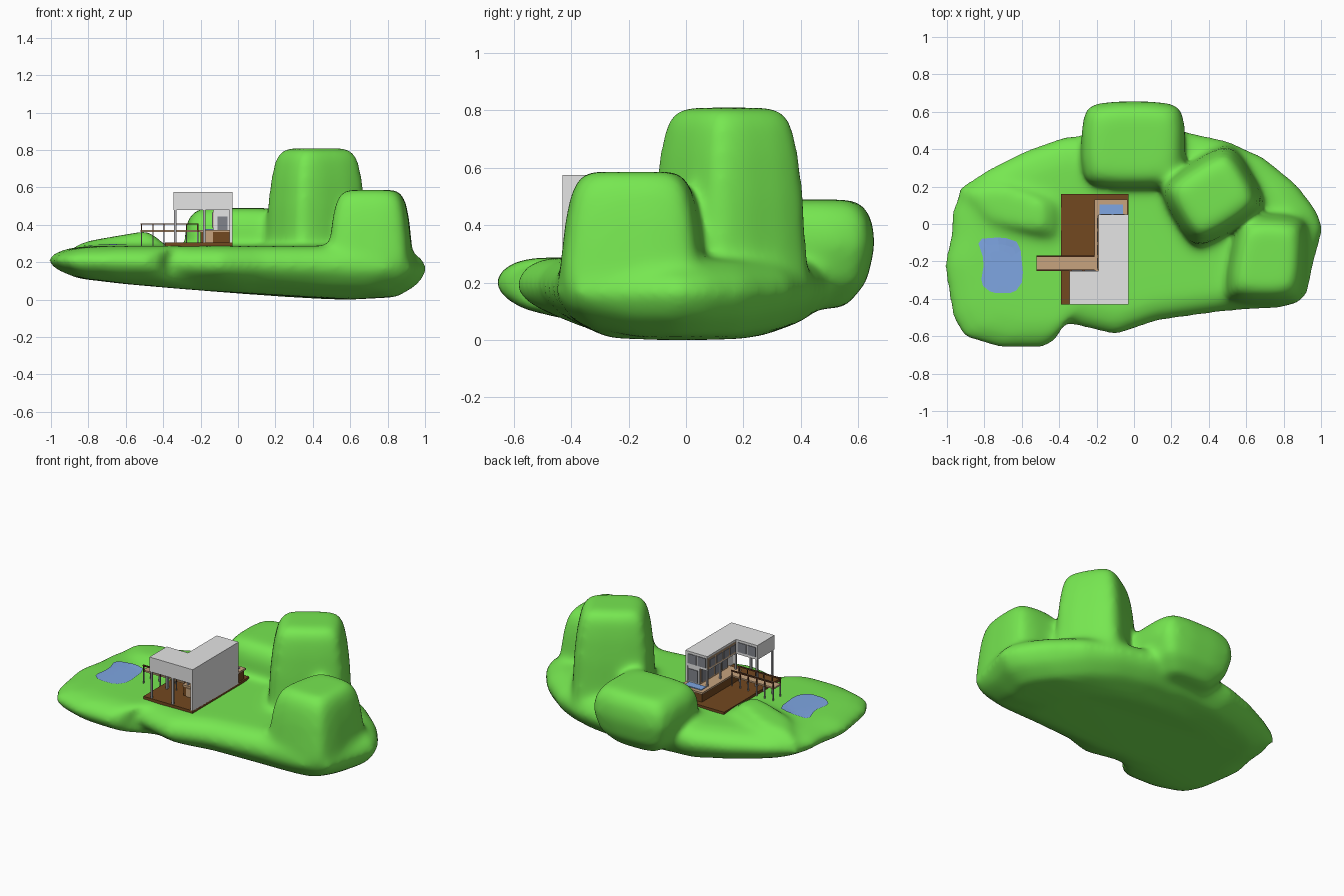
import bpy, bmesh
from mathutils import Vector

if "Cube" in bpy.data.objects:
    bpy.data.objects.remove(bpy.data.objects["Cube"], do_unlink=True)


def material(name, *rgb):
    m = bpy.data.materials.new(name)
    m.use_nodes = True
    m.diffuse_color = (*rgb, 1)
    m.node_tree.nodes["Principled BSDF"].inputs["Base Color"].default_value = (*rgb, 1)
    return m


GRASS = material("grass green", .19, .83, .085)
WALL = material("pale grey", .78, .78, .78)
DECK = material("deck brown", .17, .065, .014)
RAIL = material("dark brown", .13, .045, .016)
TAN = material("tan wood", .57, .37, .21)
WATER = material("water blue", .21, .38, .76)
GLASS = material("window grey", .22, .23, .26)
POST = material("post grey", .42, .42, .44)


def add_object(name, mesh, mat):
    ob = bpy.data.objects.new(name, mesh)
    bpy.context.collection.objects.link(ob)
    mesh.materials.clear()
    mesh.materials.append(mat)
    return ob


def from_bmesh(name, bm, mat):
    bmesh.ops.recalc_face_normals(bm, faces=bm.faces)
    mesh = bpy.data.meshes.new(name)
    bm.to_mesh(mesh)
    bm.free()
    return add_object(name, mesh, mat)


def box(name, mat, x, y, z):
    bm = bmesh.new()
    bmesh.ops.create_cube(bm, size=1)
    for v in bm.verts:
        v.co = Vector([a + (b - a) * (c + .5) for (a, b), c in zip((x, y, z), v.co)])
    return from_bmesh(name, bm, mat)


def loft(bm, rings):
    """Skin a stack of point rings into a closed solid."""
    loops = [[bm.verts.new(p) for p in ring] for ring in rings]
    n = len(loops[0])
    for a, b in zip(loops, loops[1:]):
        for i in range(n):
            j = (i + 1) % n
            bm.faces.new((a[i], a[j], b[j], b[i]))
    bm.faces.new(loops[0])
    bm.faces.new(loops[-1])


def round_off(points, cuts):
    """Cut the corners of a closed outline, once for each ratio."""
    for ratio in cuts:
        cut = []
        for i, p in enumerate(points):
            a, b = Vector(p), Vector(points[(i + 1) % len(points)])
            cut += [a.lerp(b, ratio), a.lerp(b, 1 - ratio)]
        points = cut
    return points


def hill(bm, corners, levels, slope=0):
    cx = sum(c[0] for c in corners) / len(corners)
    cy = sum(c[1] for c in corners) / len(corners)
    loft(bm, [[(cx + (x - cx) * s, cy + (y - cy) * s, z + slope * (x - cx))
               for x, y in round_off(corners, (.14, .25))] for z, s in levels])


# Island slab
outline = [(-.98, .08), (-.92, .21), (-.8, .29), (-.6, .39), (-.38, .47), (0, .5),
           (.27, .5), (.5, .45), (.7, .36), (.88, .21), (.98, .08), (1.02, -.02),
           (.97, -.2), (.93, -.39), (.8, -.45), (.5, -.47), (.13, -.52), (-.1, -.6),
           (-.38, -.53), (-.42, -.62), (-.48, -.665), (-.73, -.665), (-.92, -.61),
           (-.98, -.5), (-1.025, -.22), (-.99, -.07)]


def slab_ring(scale, side, amount):
    ring = []
    for x, y in outline:
        px, py = x * scale, -.05 + (y + .05) * scale
        rim = .205 - .022 * (x + 1)
        under = max(0, .087 * (.35 - px), min(.1, .45 * (-.26 - py)), .3 * (py - .22))
        goal = .287 if side == "top" else under
        ring.append((px, py, rim + (goal - rim) * amount))
    return ring


bm = bmesh.new()
loft(bm, [slab_ring(.6, "under", 1), slab_ring(.84, "under", .92),
          slab_ring(.95, "under", .5), slab_ring(1, "top", 0),
          slab_ring(.97, "top", .48), slab_ring(.88, "top", .87), slab_ring(.76, "top", 1)])

# Hills
hill(bm, [(.13, .2), (.33, -.14), (.71, .1), (.51, .44)],
     [(.15, 1.15), (.3, 1.08), (.5, 1.04), (.65, .97), (.76, .87), (.809, .7)])
hill(bm, [(.47, -.42), (.91, -.43), (.93, .04), (.56, .06)],
     [(.1, .92), (.2, 1.07), (.3, 1.03), (.42, .97), (.51, .89), (.56, .79), (.586, .64)])
hill(bm, [(-.285, .19), (.275, .19), (.275, .657), (-.28, .657)],
     [(.11, .55), (.2, .88), (.33, 1.01), (.42, .96), (.473, .82), (.489, .66)])
hill(bm, [(-.95, .19), (-.8, -.02), (-.41, -.09), (-.41, .13), (-.72, .24)],
     [(.2, 1.1), (.285, 1), (.338, .7)], slope=.12)

# Blend everything into one soft landform
source = from_bmesh("landform", bm, GRASS)
remesh = source.modifiers.new("blend", "REMESH")
remesh.mode = "VOXEL"
remesh.voxel_size = .015
soften = source.modifiers.new("soften", "SMOOTH")
soften.factor = .5
soften.iterations = 45
bpy.context.view_layer.update()
graph = bpy.context.evaluated_depsgraph_get()
mesh = bpy.data.meshes.new_from_object(source.evaluated_get(graph))
bpy.data.objects.remove(source, do_unlink=True)
land = add_object("landform", mesh, GRASS)
for p in mesh.polygons:
    p.use_smooth = True

# Pond, draped on the ground
shore = round_off([(-.84, -.08), (-.7, -.07), (-.61, -.1), (-.59, -.3),
                   (-.64, -.37), (-.76, -.37), (-.82, -.32), (-.8, -.2)], (.2,))
bm = bmesh.new()
rings = [[bm.verts.new((-.71 + (x + .71) * s, -.22 + (y + .22) * s, .6)) for x, y in shore]
         for s in (.25, .5, .75, 1)]
bm.faces.new(rings[0])
for a, b in zip(rings, rings[1:]):
    for i in range(len(shore)):
        j = (i + 1) % len(shore)
        bm.faces.new((a[i], b[i], b[j], a[j]))
pond = from_bmesh("pond", bm, WATER)
drape = pond.modifiers.new("drape", "SHRINKWRAP")
drape.target = land
drape.wrap_method = "PROJECT"
drape.use_project_z = True
drape.use_negative_direction = True
drape.use_positive_direction = False
drape.offset = .006

# Deck, base floor and pool terrace
box("deck", DECK, (-.39, -.03), (-.43, .16), (.275, .304))
box("base_floor", DECK, (-.2, -.04), (-.28, .12), (.3, .36))
box("base_panel", TAN, (-.18, -.135), (-.286, -.28), (.304, .36))
box("terrace", TAN, (-.21, -.034), (-.28, .13), (.36, .372))
box("pool", WATER, (-.185, -.06), (.052, .105), (.37, .377))

# House walls and L-shaped upper floor
box("side_wall", WALL, (-.045, -.03), (-.43, .05), (.3, .5))
box("middle_floor", WALL, (-.13, -.04), (-.25, .045), (.37, .49))
box("upper_floor", WALL, (-.19, -.03), (-.43, .05), (.48, .575))
box("upper_wing", WALL, (-.345, -.19), (-.43, -.25), (.48, .575))
box("upper_cladding", TAN, (-.194, -.19), (-.245, .045), (.49, .56))
box("middle_cladding", TAN, (-.134, -.13), (-.245, .04), (.375, .475))

# Windows and door
for i in range(4):
    y = -.237 + i * .071
    box("upper_window", GLASS, (-.198, -.19), (y, y + .055), (.5, .55))
    box("middle_window", GLASS, (-.138, -.13), (y, y + .055), (.385, .465))
for i in range(2):
    x = -.335 + i * .07
    box("wing_window", GLASS, (x, x + .06), (-.25, -.246), (.497, .56))
    x = -.18 + i * .07
    box("end_window", GLASS, (x, x + .06), (.05, .054), (.497, .56))
box("terrace_window", GLASS, (-.12, -.05), (.045, .049), (.38, .46))
box("front_door", GLASS, (-.11, -.055), (-.255, -.25), (.372, .445))

# Slender columns
for x, y in [(-.335, -.42), (-.335, -.262), (-.18, -.42), (-.18, -.262),
             (-.18, -.1), (-.18, .035)]:
    box("column", POST, (x - .006, x + .006), (y - .006, y + .006), (.3, .482))

# Bridge with railings
box("bridge", TAN, (-.52, -.19), (-.245, -.175), (.362, .372))
for y in (-.248, -.172):
    box("hand_rail", RAIL, (-.52, -.21), (y - .004, y + .004), (.4, .408))
    for i in range(6):
        x = -.515 + i * .06
        box("rail_post", RAIL, (x - .003, x + .003), (y - .003, y + .003), (.36, .402))
        box("bridge_post", POST, (x - .003, x + .003), (y - .003, y + .003), (.28, .362))
